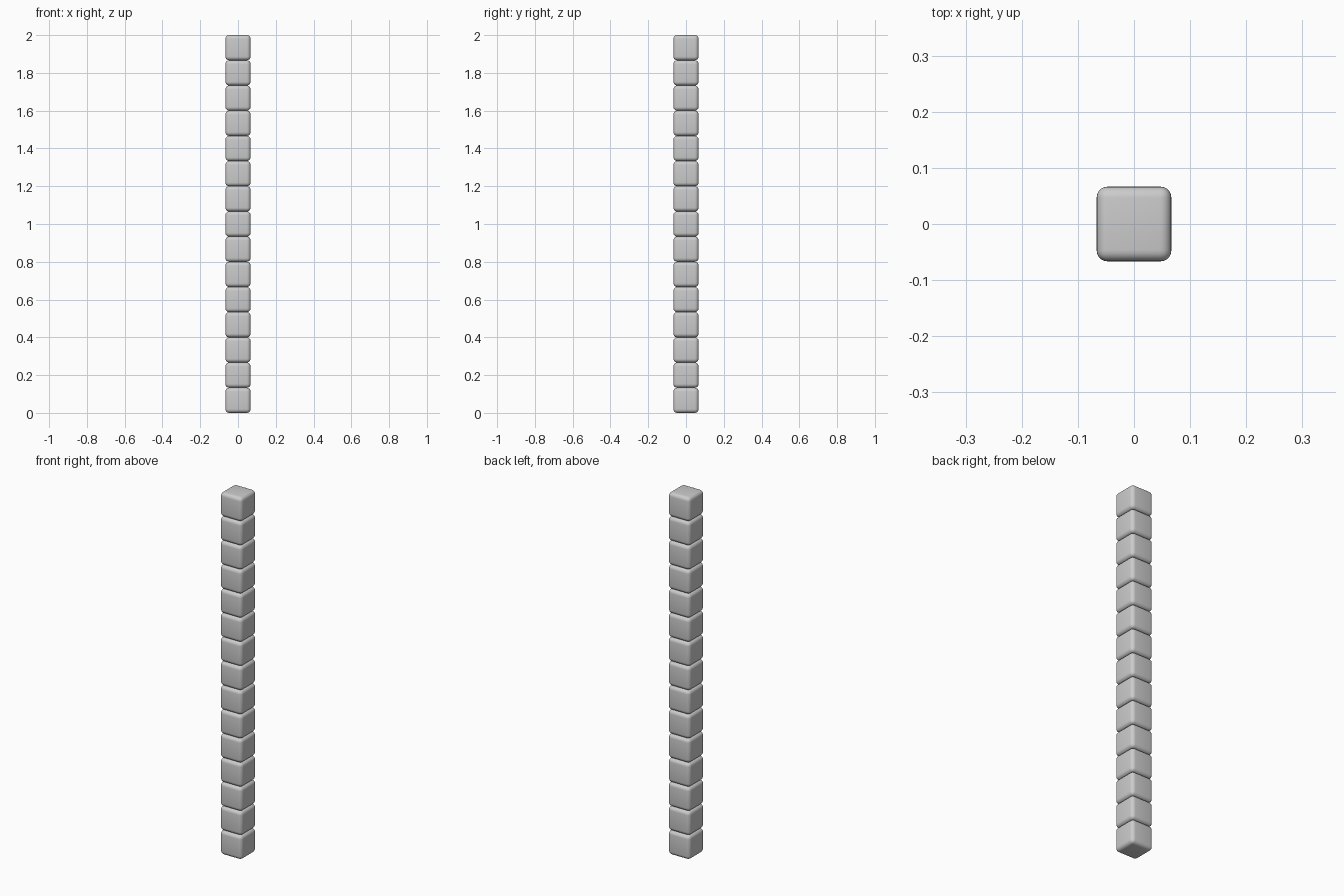
import bpy
import bmesh

if "Cube" in bpy.data.objects:
    bpy.data.objects.remove(bpy.data.objects["Cube"])

COUNT = 15
SIZE = 2.0 / COUNT
RADIUS = 0.02

# One rounded cube, shared by every block in the column
mesh = bpy.data.meshes.new("rounded_block")
bm = bmesh.new()
bmesh.ops.create_cube(bm, size=SIZE)
bmesh.ops.bevel(bm, geom=bm.edges[:], offset=RADIUS, segments=5,
                profile=0.5, affect='EDGES')
for face in bm.faces:
    face.smooth = True
bm.to_mesh(mesh)
bm.free()

# Stack of touching blocks
for i in range(COUNT):
    block = bpy.data.objects.new(f"block_{i + 1:02d}", mesh)
    block.location.z = (i + 0.5) * SIZE
    bpy.context.collection.objects.link(block)
